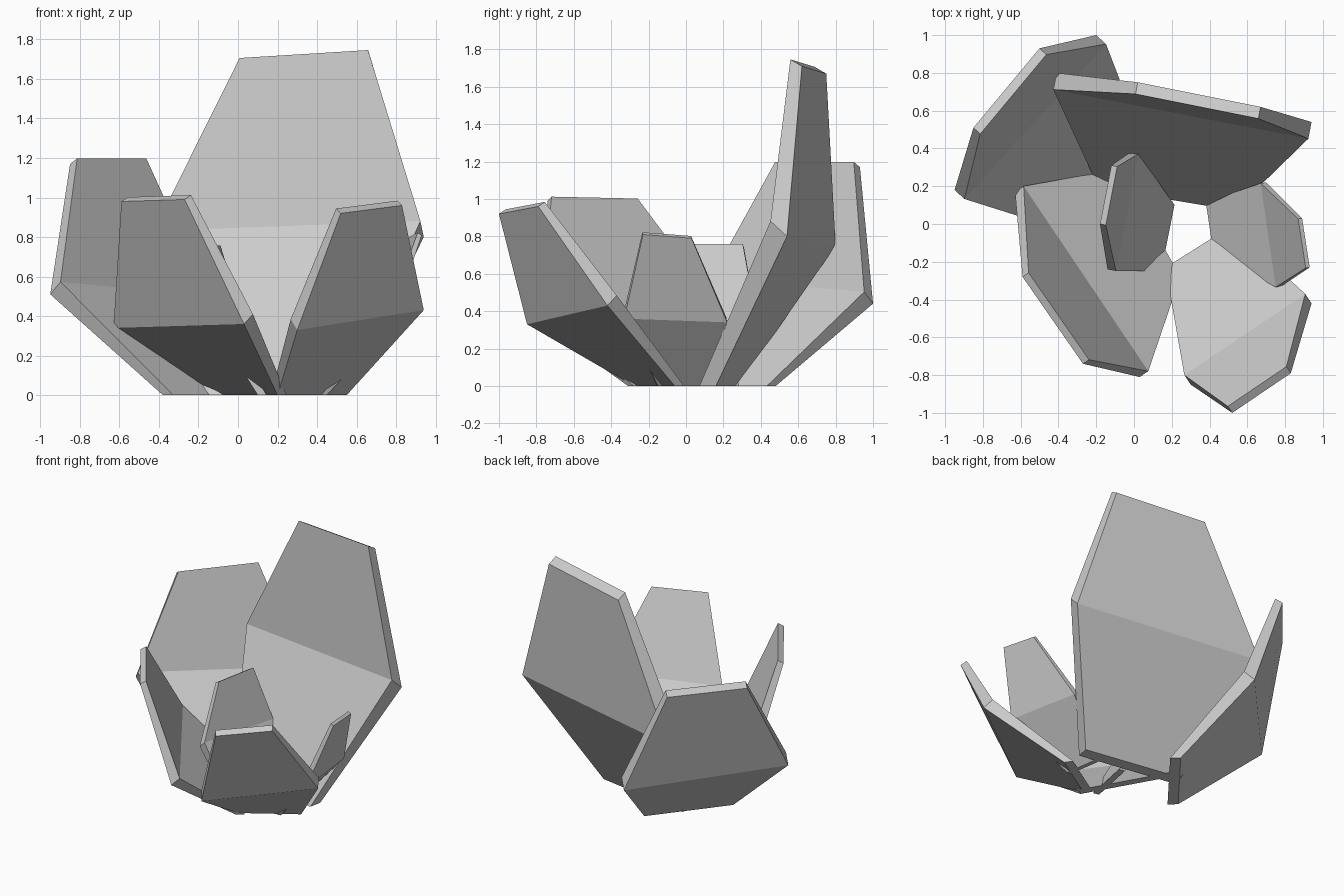
import bpy
import bmesh
from mathutils import Vector

cube = bpy.data.objects.get("Cube")
if cube:
    bpy.data.objects.remove(cube, do_unlink=True)

# One plain grey for every petal
GREY = (0.6, 0.6, 0.6, 1.0)
grey = bpy.data.materials.new("stone grey")
grey.use_nodes = True
grey.diffuse_color = GREY
for node in grey.node_tree.nodes:
    if node.type == 'BSDF_PRINCIPLED':
        node.inputs["Base Color"].default_value = GREY


def petal(name, thickness, base, middle, tip):
    """Folded six-sided plate: outer corners are given edge by edge,
    the inner skin is stepped towards the centre and slightly upwards."""
    rows = [[Vector((x, y, 0)) for x, y in base],
            [Vector(p) for p in middle],
            [Vector(p) for p in tip]]

    # Horizontal inward direction, square to the fold line
    fold = rows[1][1] - rows[1][0]
    inward = Vector((-fold.y, fold.x, 0)).normalized()
    if inward.dot(sum(rows[0], Vector()) - sum(rows[1], Vector())) < 0:
        inward.negate()

    # Inner skin is offset by a share of the thickness in each row
    shares = [(1, 0), (1, 0.9), (0.7, 0.4)]
    bm = bmesh.new()
    outer, inner = [], []
    for row, (side, rise) in zip(rows, shares):
        step = thickness * (inward * side + Vector((0, 0, rise)))
        outer.append([bm.verts.new(p) for p in row])
        inner.append([bm.verts.new(p + step) for p in row])

    # Skins and side rims
    for i in range(2):
        for skin in (outer, inner):
            bm.faces.new((skin[i][0], skin[i][1], skin[i + 1][1], skin[i + 1][0]))
        for s in range(2):
            bm.faces.new((outer[i][s], outer[i + 1][s], inner[i + 1][s], inner[i][s]))
    # Foot and tip rims
    for i in (0, -1):
        bm.faces.new((outer[i][0], outer[i][1], inner[i][1], inner[i][0]))

    bmesh.ops.recalc_face_normals(bm, faces=bm.faces)
    mesh = bpy.data.meshes.new(name)
    bm.to_mesh(mesh)
    bm.free()
    mesh.materials.append(grey)
    obj = bpy.data.objects.new(name, mesh)
    bpy.context.collection.objects.link(obj)
    return obj


# Large petals around the rim
petal("tall_back_petal", 0.09,
      base=[(-.17, .28), (.55, .16)],
      middle=[(-.41, .8, .75), (.94, .54, .8)],
      tip=[(.02, .75, 1.67), (.67, .62, 1.71)])

petal("back_right_petal", 0.07,
      base=[(-.38, 0), (0, .48)],
      middle=[(-.95, .18, .51), (-.2, 1, .44)],
      tip=[(-.85, .51, 1.17), (-.5, .93, 1.17)])

petal("front_right_petal", 0.055,
      base=[(-.12, .26), (.2, -.31)],
      middle=[(-.63, .17, .34), (.03, -.81, .36)],
      tip=[(-.59, -.28, .98), (-.27, -.74, .99)])

petal("front_left_petal", 0.06,
      base=[(.2, -.28), (.55, -.06)],
      middle=[(.3, -.85, .33), (.94, -.42, .43)],
      tip=[(.52, -1, .92), (.83, -.79, .96)])

# Small petals
petal("small_left_petal", 0.03,
      base=[(.45, -.15), (.41, .12)],
      middle=[(.78, -.33, .36), (.7, .22, .34)],
      tip=[(.93, -.23, .81), (.89, .03, .79)])

petal("small_centre_petal", 0.045,
      base=[(.1, -.24), (.17, .11)],
      middle=[(-.14, -.24, .38), (-.02, .38, .35)],
      tip=[(-.18, 0, .74), (-.12, .31, .74)])
